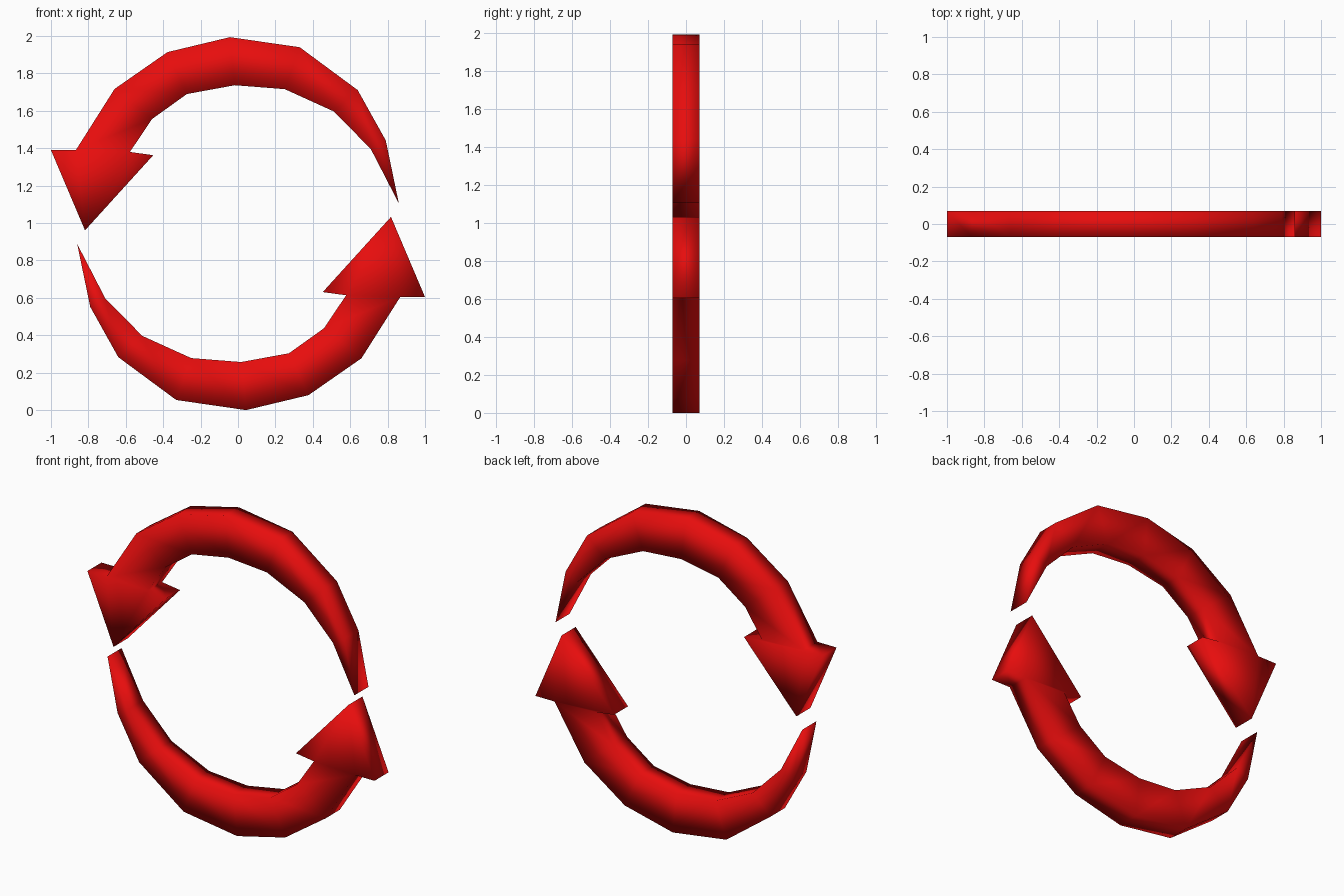
import bpy, bmesh, math

if "Cube" in bpy.data.objects:
    bpy.data.objects.remove(bpy.data.objects["Cube"])

CENTRE_Z = 0.997   # middle of the ring
HALF = 0.07        # half thickness in y

red = bpy.data.materials.new("red")
red.diffuse_color = (0.8, 0.004, 0.004, 1)
red.use_nodes = True
red.node_tree.nodes["Principled BSDF"].inputs["Base Color"].default_value = red.diffuse_color

# Upper arrow profile (x, z): band edges from the neck to the tail
outer = [(-.867, 1.39), (-.66, 1.717), (-.377, 1.914), (-.043, 1.994),
         (.33, 1.94), (.64, 1.711), (.79, 1.442)]
inner = [(-.578, 1.38), (-.46, 1.556), (-.273, 1.69), (-.017, 1.737),
         (.25, 1.716), (.512, 1.597), (.71, 1.396)]
tail = (.86, 1.105)
head = [(-1.0, 1.39), (-.818, .961), (-.453, 1.363)]   # barb, tip, barb


def build_arrow(name, angle):
    bm = bmesh.new()

    def verts(points):
        return [bm.verts.new((x, -HALF, z - CENTRE_Z)) for x, z in points]

    o, i, h = verts(outer), verts(inner), verts(head)
    t = verts([tail])[0]
    # curved band, pointed tail and arrow head
    for k in range(len(o) - 1):
        bm.faces.new((o[k], i[k], i[k + 1], o[k + 1]))
    bm.faces.new((o[-1], i[-1], t))
    bm.faces.new((h[0], h[1], h[2], i[0], o[0]))
    # thicken into a slab
    front = bm.faces[:]
    back = bmesh.ops.extrude_face_region(bm, geom=front, use_keep_orig=True)["geom"]
    for v in back:
        if isinstance(v, bmesh.types.BMVert):
            v.co.y = HALF
    bmesh.ops.recalc_face_normals(bm, faces=bm.faces[:])
    for f in bm.faces:
        f.smooth = True
    mesh = bpy.data.meshes.new(name)
    bm.to_mesh(mesh)
    bm.free()
    mesh.materials.append(red)
    ob = bpy.data.objects.new(name, mesh)
    ob.location.z = CENTRE_Z
    ob.rotation_euler.y = angle
    bpy.context.collection.objects.link(ob)


build_arrow("upper_arrow", 0)
build_arrow("lower_arrow", math.pi)
